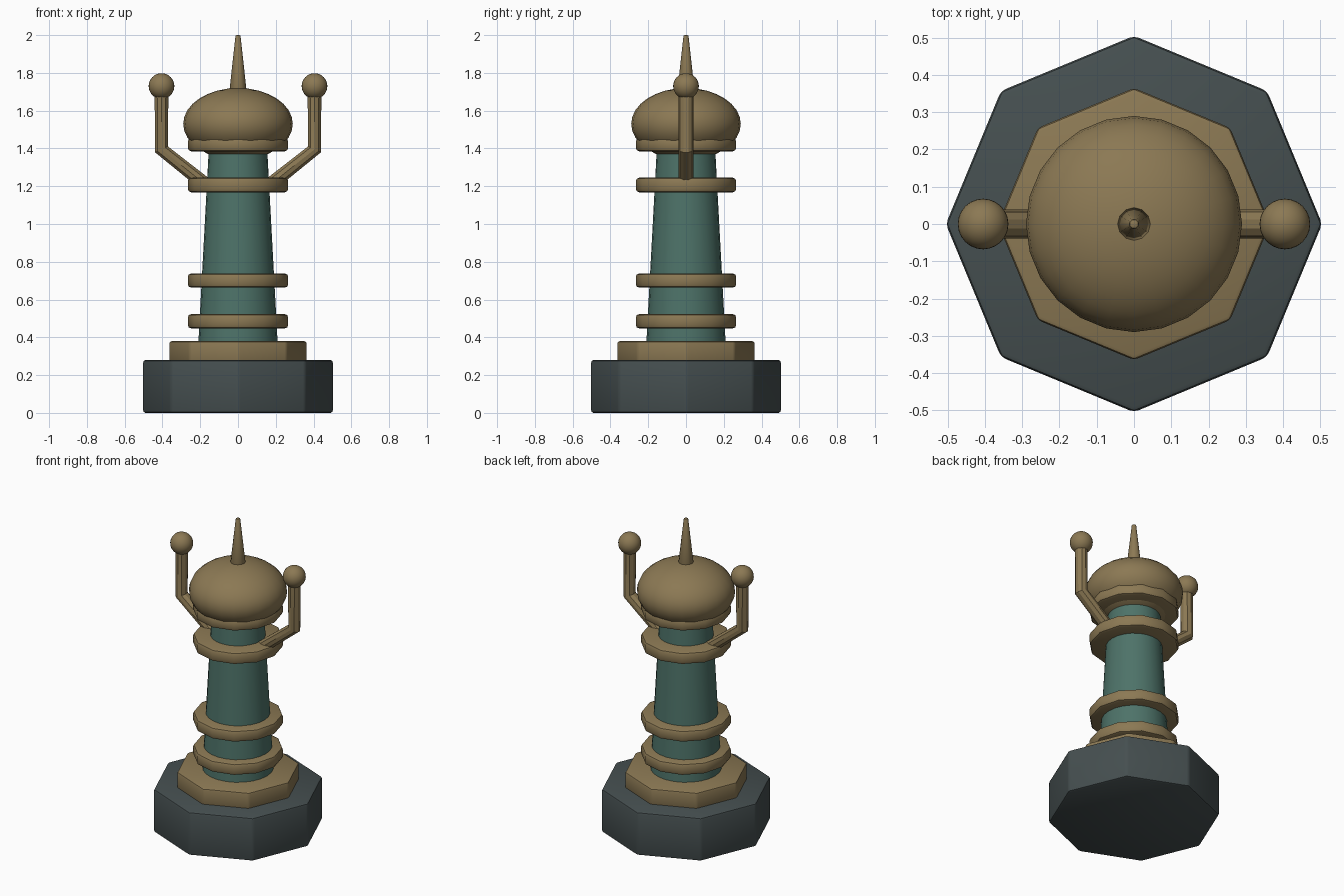
import bpy, math
from mathutils import Vector

if "Cube" in bpy.data.objects:
    bpy.data.objects.remove(bpy.data.objects["Cube"])


def material(name, rgb):
    m = bpy.data.materials.new(name)
    m.diffuse_color = (*rgb, 1)
    m.use_nodes = True
    m.node_tree.nodes["Principled BSDF"].inputs["Base Color"].default_value = m.diffuse_color
    return m


SLATE = material("dark slate", (0.06, 0.078, 0.08))
BRASS = material("aged brass", (0.26, 0.19, 0.088))
TEAL = material("teal", (0.075, 0.17, 0.14))


def finish(name, mat, bevel=0, segments=2, angle=30):
    ob = bpy.context.object
    ob.name = name
    ob.data.materials.append(mat)
    if bevel:
        mod = ob.modifiers.new("soft edges", "BEVEL")
        mod.width = bevel
        mod.segments = segments
        mod.limit_method = "ANGLE"
        mod.angle_limit = math.radians(40)
        bpy.ops.object.modifier_apply(modifier=mod.name)
    bpy.ops.object.shade_smooth_by_angle(angle=math.radians(angle))
    return ob


def prism(name, mat, sides, r1, r2, z1, z2, bevel=0, segments=2):
    bpy.ops.mesh.primitive_cone_add(vertices=sides, radius1=r1, radius2=r2,
                                    depth=z2 - z1, location=(0, 0, (z1 + z2) / 2))
    return finish(name, mat, bevel, segments, 29)


def ball(name, mat, loc, radius, squash=1):
    bpy.ops.mesh.primitive_uv_sphere_add(segments=24, ring_count=16, radius=radius, location=loc)
    bpy.context.object.scale.z = squash
    return finish(name, mat)


# Stepped octagonal foot
prism("base", SLATE, 8, 0.505, 0.505, 0, 0.28, 0.014)
prism("plinth", BRASS, 8, 0.365, 0.365, 0.27, 0.38, 0.012)

# Tapered column
prism("column", TEAL, 24, 0.21, 0.155, 0.37, 1.39)

# Twelve-sided collars
for i, (z1, z2) in enumerate([(0.447, 0.523), (0.663, 0.738), (1.168, 1.245), (1.385, 1.455)]):
    prism(f"collar_{i + 1}", BRASS, 12, 0.266, 0.266, z1, z2, 0.018)

# Dome and spike
ball("dome", BRASS, (0, 0, 1.53), 0.29, 0.19 / 0.29)
prism("spike", BRASS, 12, 0.047, 0.013, 1.69, 2.0, 0.006)

# Bent side arms with ball ends
for side, sx in (("left", -1), ("right", 1)):
    path = [(sx * 0.16, 1.2), (sx * 0.405, 1.395), (sx * 0.405, 1.73)]
    curve = bpy.data.curves.new("arm_path", "CURVE")
    curve.dimensions = "3D"
    curve.bevel_depth = 0.039
    curve.bevel_resolution = 3
    curve.use_fill_caps = True
    spline = curve.splines.new("POLY")
    spline.points.add(len(path) - 1)
    for p, (x, z) in zip(spline.points, path):
        p.co = (x, 0, z, 1)
    ob = bpy.data.objects.new("arm", curve)
    bpy.context.collection.objects.link(ob)
    bpy.ops.object.select_all(action="DESELECT")
    ob.select_set(True)
    bpy.context.view_layer.objects.active = ob
    bpy.ops.object.convert(target="MESH")
    finish(f"{side}_arm", BRASS)
    ball(f"{side}_arm_ball", BRASS, (sx * 0.405, 0, 1.73), 0.068)
